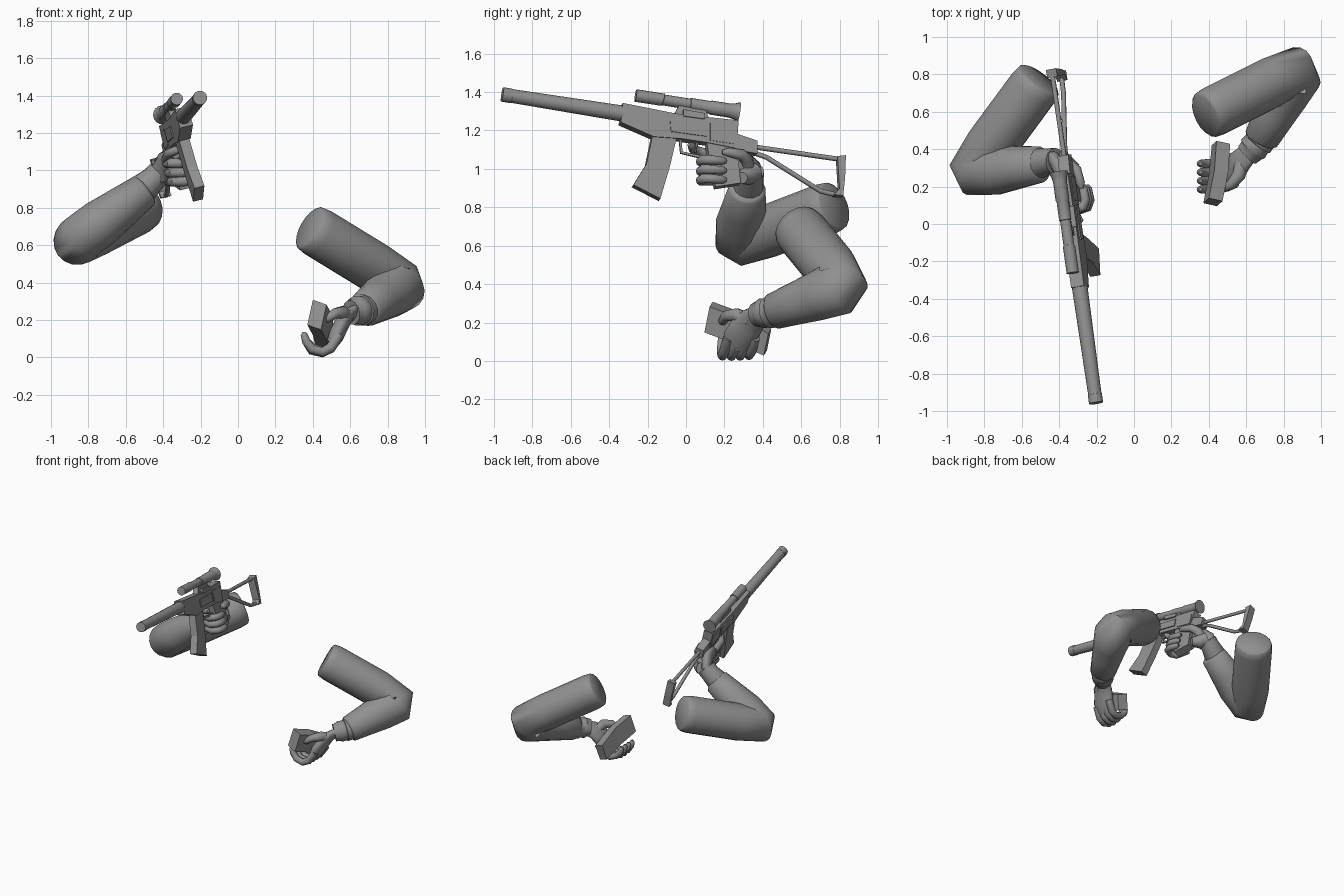
import bpy, bmesh, math
from mathutils import Vector as V

grey = bpy.data.materials.new("grey")
grey.diffuse_color = (0.28, 0.28, 0.28, 1)

def finish(name, bm, smooth=None):
    bmesh.ops.recalc_face_normals(bm, faces=bm.faces)
    me = bpy.data.meshes.new(name)
    bm.to_mesh(me)
    bm.free()
    ob = bpy.data.objects.new(name, me)
    bpy.context.collection.objects.link(ob)
    me.materials.append(grey)
    if smooth:
        bpy.ops.object.select_all(action='DESELECT')
        ob.select_set(True)
        bpy.context.view_layer.objects.active = ob
        bpy.ops.object.shade_smooth_by_angle(angle=math.radians(smooth))
    return ob

def tube(name, pts, radii, ref=(0, 0, 1), sides=16, flat=1.0, smooth=50):
    """Loft rings along a path; flat squeezes the ring along ref."""
    pts, ref = [V(p) for p in pts], V(ref)
    bm, rings, n = bmesh.new(), [], len(pts)
    for i, p in enumerate(pts):
        t = V()
        if i: t += (p - pts[i - 1]).normalized()
        if i < n - 1: t += (pts[i + 1] - p).normalized()
        t.normalize()
        a = (ref - t * ref.dot(t)).normalized()
        b = t.cross(a)
        rings.append([bm.verts.new(p + radii[i] * (a * flat * math.cos(u) + b * math.sin(u)))
                      for u in (2 * math.pi * (k + .5) / sides for k in range(sides))])
    for r, s in zip(rings, rings[1:]):
        for k in range(sides):
            bm.faces.new((r[k], r[(k + 1) % sides], s[(k + 1) % sides], s[k]))
    bm.faces.new(rings[0])
    bm.faces.new(rings[-1])
    return finish(name, bm, smooth)

# Tilted middle plane of the gun: side coordinates (y, z) and sideways offset w
side = V((1, .181, .25)).normalized()
def G(y, z, w=0):
    return V((-.029 - .181 * y - .25 * z, y, z)) + side * w

def slab(name, outline, w0, w1):
    bm = bmesh.new()
    a = [bm.verts.new(G(y, z, w0)) for y, z in outline]
    b = [bm.verts.new(G(y, z, w1)) for y, z in outline]
    n = len(a)
    bm.faces.new(a)
    bm.faces.new(b)
    for i in range(n):
        bm.faces.new((a[i], a[(i + 1) % n], b[(i + 1) % n], b[i]))
    return finish(name, bm)

def gtube(name, pts, radii, **kw):
    return tube(name, [G(*p) for p in pts], radii, ref=kw.pop("ref", side), **kw)

# Gun body
slab("receiver", [(-.335, 1.335), (-.06, 1.28), (.1, 1.262), (.268, 1.244), (.262, 1.16),
                  (.25, 1.10), (.1, 1.13), (-.034, 1.15), (-.174, 1.16), (-.345, 1.235)], -.036, .036)
slab("rear_block", [(.25, 1.18), (.366, 1.14), (.366, 1.073), (.25, 1.094)], -.03, .03)
slab("magazine", [(-.174, 1.19), (-.05, 1.17), (-.09, 1.0), (-.138, .839), (-.278, .911), (-.21, 1.02)], -.028, .028)
slab("grip", [(.1, 1.15), (.25, 1.12), (.27, 1.02), (.28, .92), (.15, .90), (.12, 1.03)], -.03, .03)
for s in (-1, 1):
    slab("side_plate", [(-.09, 1.245), (.095, 1.225), (.1, 1.16), (-.085, 1.185)], s * .036, s * .043)
slab("rear_side_cover", [(.12, 1.23), (.25, 1.21), (.25, 1.12), (.12, 1.14)], -.04, .04)
slab("scope_mount", [(-.04, 1.325), (.1, 1.30), (.12, 1.25), (-.07, 1.27)], -.02, .02)
slab("scope_clamp", [(-.02, 1.30), (.09, 1.28), (.09, 1.25), (-.02, 1.265)], .02, .045)
gtube("trigger_guard", [(-.03, 1.15), (-.025, 1.085), (.06, 1.065), (.13, 1.06)], [.01] * 4, sides=4)
gtube("trigger", [(.06, 1.14), (.045, 1.10), (.05, 1.085)], [.009, .008, .005], sides=6)

# Suppressor and scope
gtube("suppressor", [(-.957, 1.388), (-.91, 1.380), (-.909, 1.380), (-.33, 1.288)], [.038, .038, .036, .042], sides=18)
gtube("scope", [(-.262, 1.382), (-.12, 1.360), (-.118, 1.359), (.02, 1.337), (.022, 1.337), (.12, 1.321),
                (.13, 1.319), (.225, 1.304), (.25, 1.30), (.275, 1.296)],
      [.033, .033, .029, .029, .033, .033, .037, .037, .041, .052], sides=16)

# Folding skeleton stock
gtube("stock_upper_rod", [(.35, 1.115), (.80, 1.050)], [.013, .013], sides=8)
gtube("stock_lower_rod", [(.35, 1.085), (.42, 1.06), (.70, .885), (.78, .865)], [.013] * 4, sides=8)
slab("butt_plate", [(.785, 1.06), (.828, 1.065), (.824, .95), (.814, .855), (.765, .86), (.795, .89)], -.028, .028)

# Arms: shoulder to blunt elbow to forearm end
def arm(name, shoulder, elbow, end, r, du, dd, k):
    s, e, f = V(shoulder), V(elbow), V(end)
    u, d = (s - e).normalized(), (f - e).normalized()
    pts = [s + u * .012, s, s - u * .05, e + u * .19, e + u * du, e + d * dd,
           e + d * .17, e.lerp(f, .65), f - d * .015, f]
    return tube(name, pts, [r * .85, r * .95, r, r, r * .98, r * k, r * .95, r * .83, r * .70, r * .58],
                ref=u.cross(d), sides=18, flat=.96, smooth=60)

arm("gun_arm", (-.51, .765, .805), (-.875, .27, .615), (-.49, .32, .90), .14, .04, .045, .95)
arm("reload_arm", (.39, .585, .69), (.88, .83, .39), (.675, .445, .255), .139, .04, .06, 1.08)

# Gun hand
tube("gun_glove_cuff", [(-.54, .315, .87), (-.50, .325, .91), (-.45, .335, .955), (-.42, .335, .985)],
     [.072, .08, .07, .072], sides=14)
tube("gun_palm", [(-.45, .335, .95), (-.42, .33, .985), (-.385, .29, 1.02), (-.365, .22, 1.03), (-.355, .15, 1.03)],
     [.06, .075, .085, .075, .05], ref=side, flat=.55, sides=14)
for z in (1.04, .99, .942):
    gtube("grip_finger", [(.20, z + .01, -.055), (.10, z + .01, -.05), (.08, z, -.01), (.085, z, .033),
                          (.12, z - .005, .052), (.18, z - .01, .05), (.20, z - .01, .045)],
          [.026, .028, .027, .026, .025, .022, .012], ref=(0, 0, 1), sides=10)
gtube("trigger_finger", [(.19, 1.07, -.055), (.09, 1.10, -.055), (.04, 1.11, -.03), (.025, 1.115, .02), (.01, 1.12, .035)],
      [.028, .026, .023, .021, .01], ref=(0, 0, 1), sides=10)
gtube("gun_thumb", [(.33, 1.00, -.05), (.315, 1.05, .0), (.28, 1.065, .04), (.21, 1.075, .052), (.18, 1.075, .05)],
      [.04, .035, .029, .024, .012], ref=(0, 0, 1), sides=10)
gtube("gun_hand_heel", [(.37, 1.0, -.06), (.32, .97, -.03), (.29, .95, .015)], [.05, .05, .03], ref=(0, 0, 1), sides=12)

# Reloading hand
tube("reload_glove_cuff", [(.69, .465, .26), (.662, .435, .253), (.658, .43, .252), (.635, .40, .248),
                           (.631, .395, .247), (.605, .37, .24)],
     [.08, .085, .076, .08, .072, .066], sides=14)
tube("reload_palm", [(.625, .39, .245), (.585, .35, .22), (.55, .31, .17), (.525, .275, .115), (.50, .255, .065)],
     [.06, .072, .085, .085, .06], ref=(.75, -.1, -.6), flat=.5, sides=14)
for i in range(4):
    y, k = .19 + .046 * i, (0, .008, .004, -.008)[i]
    tube("reload_finger", [(.54, y + .03, .12), (.495, y + .01, .05), (.45, y, .028 - k * .3), (.395, y - .005, .045 - k),
                           (.365, y - .005, .085), (.354, y - .005, .12), (.356, y - .005, .135)],
         [.028, .028, .026, .025, .023, .019, .01], ref=(0, 1, 0), sides=10)
tube("reload_thumb", [(.58, .33, .21), (.56, .26, .24), (.52, .21, .235), (.475, .19, .205), (.465, .185, .195)],
     [.04, .036, .028, .023, .012], sides=10)

# Spare magazine held in the hand, gently curved
bm = bmesh.new()
wide, thick = V((.03, .027, .134)) / 2, V((.073, -.016, -.026)) / 2
rows = []
for c in ((.422, .117, .228), (.452, .27, .172), (.465, .425, .098)):
    c = V(c)
    k = .85 if c.y > .4 else 1
    rows.append([bm.verts.new(c + wide * a * k + thick * b) for a, b in ((1, 1), (1, -1), (-1, -1), (-1, 1))])
for r, s in zip(rows, rows[1:]):
    for i in range(4):
        bm.faces.new((r[i], r[(i + 1) % 4], s[(i + 1) % 4], s[i]))
bm.faces.new(rows[0])
bm.faces.new(rows[-1])
finish("spare_magazine", bm)
